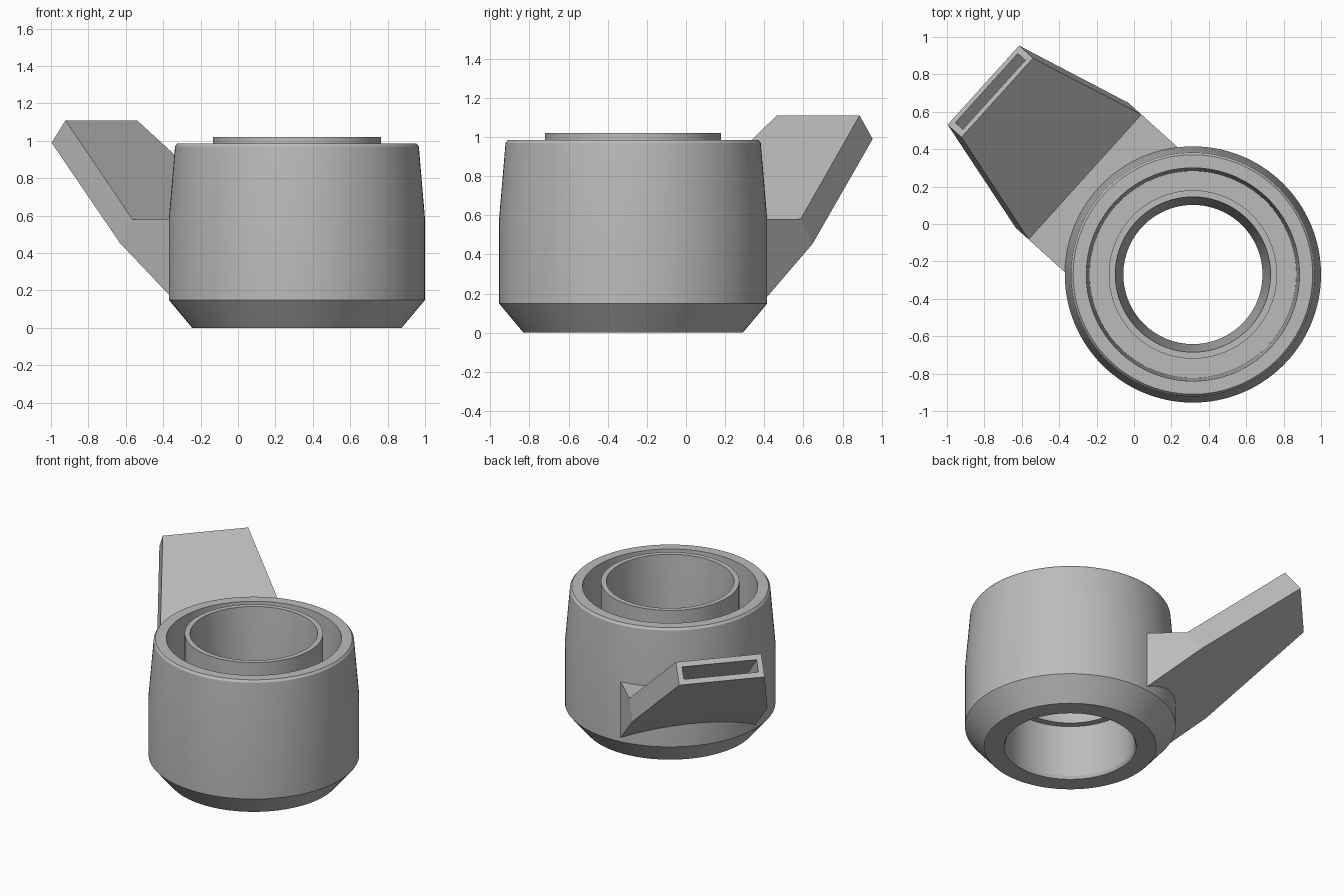
import bpy, bmesh, math
from mathutils import Matrix, Vector

cube = bpy.data.objects.get("Cube")
if cube:
    bpy.data.objects.remove(cube, do_unlink=True)

CENTRE = Vector((0.315, -0.27, 0))
ARM_ANGLE = math.radians(137.9)

grey = bpy.data.materials.new("plain grey")
grey.use_nodes = True
colour = (0.5, 0.5, 0.5, 1)
grey.diffuse_color = colour
grey.node_tree.nodes["Principled BSDF"].inputs["Base Color"].default_value = colour


def make_object(name, bm):
    bmesh.ops.recalc_face_normals(bm, faces=bm.faces)
    mesh = bpy.data.meshes.new(name)
    bm.to_mesh(mesh)
    bm.free()
    mesh.materials.append(grey)
    obj = bpy.data.objects.new(name, mesh)
    obj.location = CENTRE
    bpy.context.collection.objects.link(obj)
    bpy.ops.object.select_all(action='DESELECT')
    obj.select_set(True)
    bpy.context.view_layer.objects.active = obj
    return obj


def lathe(name, profile, steps=128):
    """Spin a closed (radius, height) outline into a ring."""
    bm = bmesh.new()
    verts = [bm.verts.new((r, 0, z)) for r, z in profile]
    edges = [bm.edges.new((a, b)) for a, b in zip(verts, verts[1:] + verts[:1])]
    bmesh.ops.spin(bm, geom=verts + edges, cent=(0, 0, 0), axis=(0, 0, 1),
                   angle=math.tau, steps=steps, use_duplicate=False)
    bmesh.ops.remove_doubles(bm, verts=bm.verts, dist=0.0005)
    obj = make_object(name, bm)
    bpy.ops.object.shade_smooth_by_angle(angle=math.radians(20))
    return obj


# Housing: outer wall, rim, deep groove, inner tube and stepped bore
lathe("housing", [
    (0.56, 0), (0.685, 0.15), (0.685, 0.58), (0.652, 0.97), (0.64, 0.985),
    (0.57, 0.985), (0.553, 0.45), (0.45, 0.45), (0.45, 1.02), (0.415, 1.02),
    (0.372, 0.45), (0.372, 0.39), (0.42, 0.39), (0.42, 0.02), (0.43, 0)])

# Arm: side outline as (outward distance, height, half width)
outline = [(0.4, 0.58, 0.45), (0.778, 0.58, 0.45), (1.41, 1.11, 0.285),
           (1.51, 0.99, 0.285), (0.87, 0.455, 0.45), (0.4, 0.087, 0.45)]
bm = bmesh.new()
sides = [[bm.verts.new((u, s * w, z)) for u, z, w in outline] for s in (-1, 1)]
for side in sides:
    # Separate root and tapered portions keep every side face planar
    bm.faces.new([side[i] for i in (0, 1, 4, 5)])
    bm.faces.new([side[i] for i in (1, 2, 3, 4)])
walls = []
for i in range(len(outline)):
    j = (i + 1) % len(outline)
    walls.append(bm.faces.new((sides[0][i], sides[0][j], sides[1][j], sides[1][i])))
bmesh.ops.recalc_face_normals(bm, faces=bm.faces)

# Slot opening in the arm tip
tip = walls[2]
bmesh.ops.inset_region(bm, faces=[tip], thickness=0.036, use_even_offset=True)
pushed = bmesh.ops.extrude_discrete_faces(bm, faces=[tip])["faces"]
inward = Vector((-0.64, 0, -0.535)).normalized() * 0.7
bmesh.ops.translate(bm, vec=inward, verts=pushed[0].verts)
bmesh.ops.rotate(bm, verts=bm.verts, matrix=Matrix.Rotation(ARM_ANGLE, 3, 'Z'))
arm = make_object("duct_arm", bm)

# Trim the arm root to the round housing wall
bm = bmesh.new()
bmesh.ops.create_cone(bm, cap_ends=True, segments=128, radius1=0.67, radius2=0.67, depth=4)
cutter = make_object("root_cutter", bm)
cutter.hide_render = True
bpy.context.view_layer.objects.active = arm
trim = arm.modifiers.new("trim", 'BOOLEAN')
trim.operation = 'DIFFERENCE'
trim.solver = 'EXACT'
trim.object = cutter
bpy.ops.object.modifier_apply(modifier=trim.name)
bpy.data.objects.remove(cutter, do_unlink=True)
